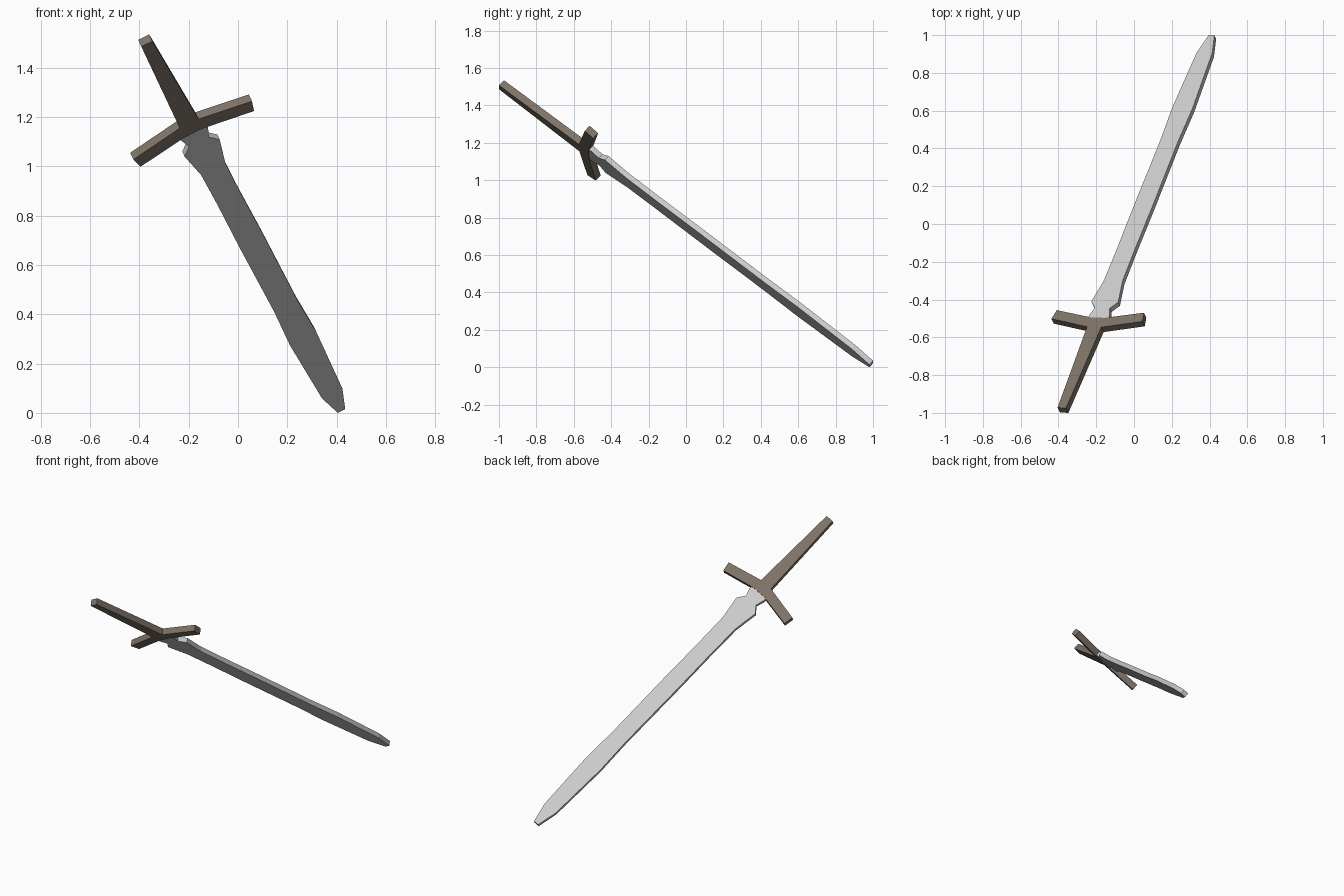
import bpy, bmesh
from mathutils import Vector, Matrix

if "Cube" in bpy.data.objects:
    bpy.data.objects.remove(bpy.data.objects["Cube"])

# Sword frame: origin at the pommel end, axis to the tip, width across the guard
pommel = Vector((-0.376, -0.986, 1.510))
tip = Vector((0.415, 0.990, 0.018))
axis = (tip - pommel).normalized()
width = Vector((0.908, 0.0, 0.42))
width = (width - axis * width.dot(axis)).normalized()
normal = width.cross(axis)
frame = Matrix.Translation(pommel) @ Matrix((width, axis, normal)).transposed().to_4x4()
length = (tip - pommel).length


def material(name, color):
    m = bpy.data.materials.new(name)
    m.diffuse_color = (*color, 1)
    m.use_nodes = True
    m.node_tree.nodes["Principled BSDF"].inputs["Base Color"].default_value = m.diffuse_color
    return m


def plate(name, half, thick, mat):
    """Mirror a half outline (half width, distance along axis) and extrude it."""
    outline = half + [(-u, s) for u, s in reversed(half)]
    bm = bmesh.new()
    face = bm.faces.new([bm.verts.new((u, s, -thick / 2)) for u, s in outline])
    ext = bmesh.ops.extrude_face_region(bm, geom=[face])
    top = [v for v in ext["geom"] if isinstance(v, bmesh.types.BMVert)]
    bmesh.ops.translate(bm, verts=top, vec=(0, 0, thick))
    if not any(abs(f.calc_center_median().z + thick / 2) < 1e-6 for f in bm.faces):
        bm.faces.new([v for v in bm.verts if v.co.z < 0])
    bmesh.ops.recalc_face_normals(bm, faces=bm.faces)
    bm.transform(frame)
    mesh = bpy.data.meshes.new(name)
    bm.to_mesh(mesh)
    bm.free()
    mesh.materials.append(mat)
    ob = bpy.data.objects.new(name, mesh)
    bpy.context.collection.objects.link(ob)
    return ob


steel = material("steel grey", (0.60, 0.60, 0.60))
wood = material("dark brown", (0.21, 0.17, 0.135))

# Grip and swept crossguard in one piece
plate("grip_and_guard",
      [(0.025, 0.0), (0.042, 0.563), (0.268, 0.611), (0.257, 0.671), (0.04, 0.628)],
      0.04, wood)

# Blade with notched shoulder, slight leaf shape and blunt tip
plate("blade",
      [(0.062, 0.61), (0.060, 0.645), (0.044, 0.698), (0.079, 0.742), (0.055, 0.89),
       (0.053, 1.10), (0.055, 1.40), (0.053, 1.86), (0.060, 2.09), (0.046, 2.475),
       (0.017, length)],
      0.03, steel)
